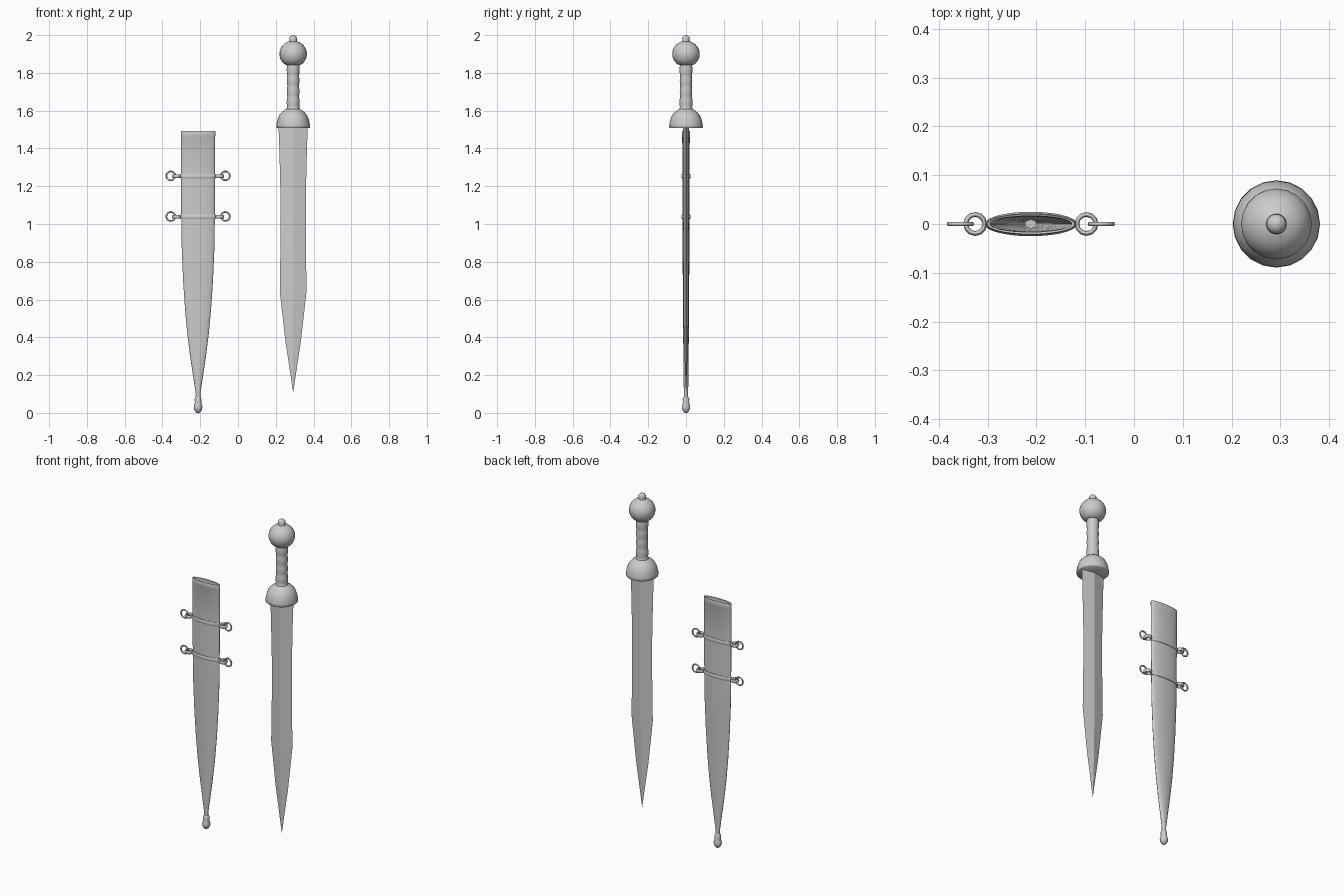
import bpy, bmesh, math

SWORD_X, SHEATH_X = 0.292, -0.2115


def loft(name, sections, x, n=20, angle=35, cap=True, loop=False):
    """Stack of elliptical sections (z, rx, ry), optionally capped or closed on itself."""
    bm = bmesh.new()
    rings = [[bm.verts.new((x + rx * math.cos(2 * math.pi * i / n),
                            ry * math.sin(2 * math.pi * i / n), z)) for i in range(n)]
             for z, rx, ry in sections]
    pairs = list(zip(rings, rings[1:])) + ([(rings[-1], rings[0])] if loop else [])
    for a, b in pairs:
        for i in range(n):
            j = (i + 1) % n
            bm.faces.new((a[i], a[j], b[j], b[i]))
    if cap and not loop:
        bm.faces.new(rings[0][::-1])
        bm.faces.new(rings[-1])
    bmesh.ops.recalc_face_normals(bm, faces=bm.faces)
    me = bpy.data.meshes.new(name)
    bm.to_mesh(me)
    bm.free()
    ob = bpy.data.objects.new(name, me)
    bpy.context.collection.objects.link(ob)
    smooth(ob, angle)
    return ob


def smooth(ob, angle):
    bpy.ops.object.select_all(action='DESELECT')
    ob.select_set(True)
    bpy.context.view_layer.objects.active = ob
    bpy.ops.object.shade_smooth_by_angle(angle=math.radians(angle))


def turned(name, profile, x, n=20, angle=50):
    return loft(name, [(z, r, r) for z, r in profile], x, n, angle)


def torus(name, loc, major, minor, rot=(0, 0, 0), n=20, zscale=1):
    bpy.ops.mesh.primitive_torus_add(major_radius=major, minor_radius=minor, location=loc,
                                     rotation=rot, major_segments=n, minor_segments=8)
    ob = bpy.context.object
    ob.name = name
    ob.scale.z = zscale
    smooth(ob, 60)


# Blade: diamond section with a slight waist and a long point
loft("blade", [(0.11, 0.0005, 0.0005), (0.38, 0.041, 0.011), (0.645, 0.071, 0.014),
               (0.90, 0.067, 0.014), (1.15, 0.067, 0.014), (1.40, 0.073, 0.015),
               (1.53, 0.078, 0.016)], SWORD_X, n=4, angle=10)

# Hilt: domed guard, ridged grip, ball pommel and knob
turned("guard", [(1.507, 0.086), (1.511, 0.0895), (1.528, 0.088), (1.552, 0.083),
                 (1.575, 0.074), (1.592, 0.060), (1.605, 0.042), (1.612, 0.028)], SWORD_X)
grip = [(1.60, 0.037), (1.615, 0.034)]
for k in range(25):
    t = k / 24
    grip.append((1.62 + 0.22 * t,
                 0.0305 + 0.0025 * abs(math.sin(4 * math.pi * t)) + 0.002 * (2 * t - 1) ** 2))
turned("grip", grip + [(1.855, 0.036)], SWORD_X)
ball = [(1.840, 0.030), (1.843, 0.040)]
ball += [(1.900 - 0.070 * math.cos(a), 0.073 * math.sin(a))
         for a in [math.radians(45 + 13 * i) for i in range(10)]]
turned("pommel", ball + [(1.970, 0.012)], SWORD_X)
turned("pommel_knob", [(1.962, 0.022), (1.975, 0.020), (1.985, 0.0205), (1.993, 0.016),
                       (1.998, 0.009), (2.0, 0.002)], SWORD_X, n=14)

# Scabbard: hollow tapering sleeve with an open mouth
outer = [(0.075, 0.013, 0.012), (0.10, 0.012, 0.011), (0.14, 0.018, 0.012),
         (0.20, 0.027, 0.013), (0.30, 0.042, 0.014), (0.42, 0.057, 0.015),
         (0.55, 0.069, 0.016), (0.70, 0.079, 0.017), (0.86, 0.086, 0.018),
         (1.03, 0.089, 0.019), (1.25, 0.090, 0.019), (1.46, 0.090, 0.020),
         (1.465, 0.0915, 0.022), (1.488, 0.0915, 0.022), (1.492, 0.090, 0.0205)]
inner = [(1.490, 0.084, 0.0165), (1.25, 0.083, 0.015), (0.86, 0.079, 0.014),
         (0.55, 0.062, 0.012), (0.30, 0.036, 0.010), (0.14, 0.012, 0.008)]
loft("scabbard", outer + inner, SHEATH_X, n=28, angle=40)

# Finial at the scabbard tip
turned("scabbard_finial", [(0.0, 0.006), (0.006, 0.014), (0.018, 0.021), (0.030, 0.023),
                           (0.042, 0.020), (0.055, 0.017), (0.072, 0.018), (0.080, 0.015),
                           (0.086, 0.010)], SHEATH_X, n=14)

# Suspension bands with a lug and hanging ring on each side
for label, z in (("upper", 1.253), ("lower", 1.038)):
    loft(label + "_band", [(z - 0.011, 0.089, 0.018), (z - 0.011, 0.092, 0.022),
                           (z - 0.005, 0.095, 0.025), (z + 0.005, 0.095, 0.025),
                           (z + 0.011, 0.092, 0.022), (z + 0.011, 0.089, 0.018)],
         SHEATH_X, n=28, angle=60, loop=True)
    for side, s in (("left", -1), ("right", 1)):
        torus(f"{label}_{side}_lug", (SHEATH_X + s * 0.114, 0, z), 0.0195, 0.005,
              n=12, zscale=2)
        torus(f"{label}_{side}_ring", (SHEATH_X + s * 0.1445, 0, z + 0.002), 0.0235, 0.0045,
              rot=(math.pi / 2, 0, 0))
